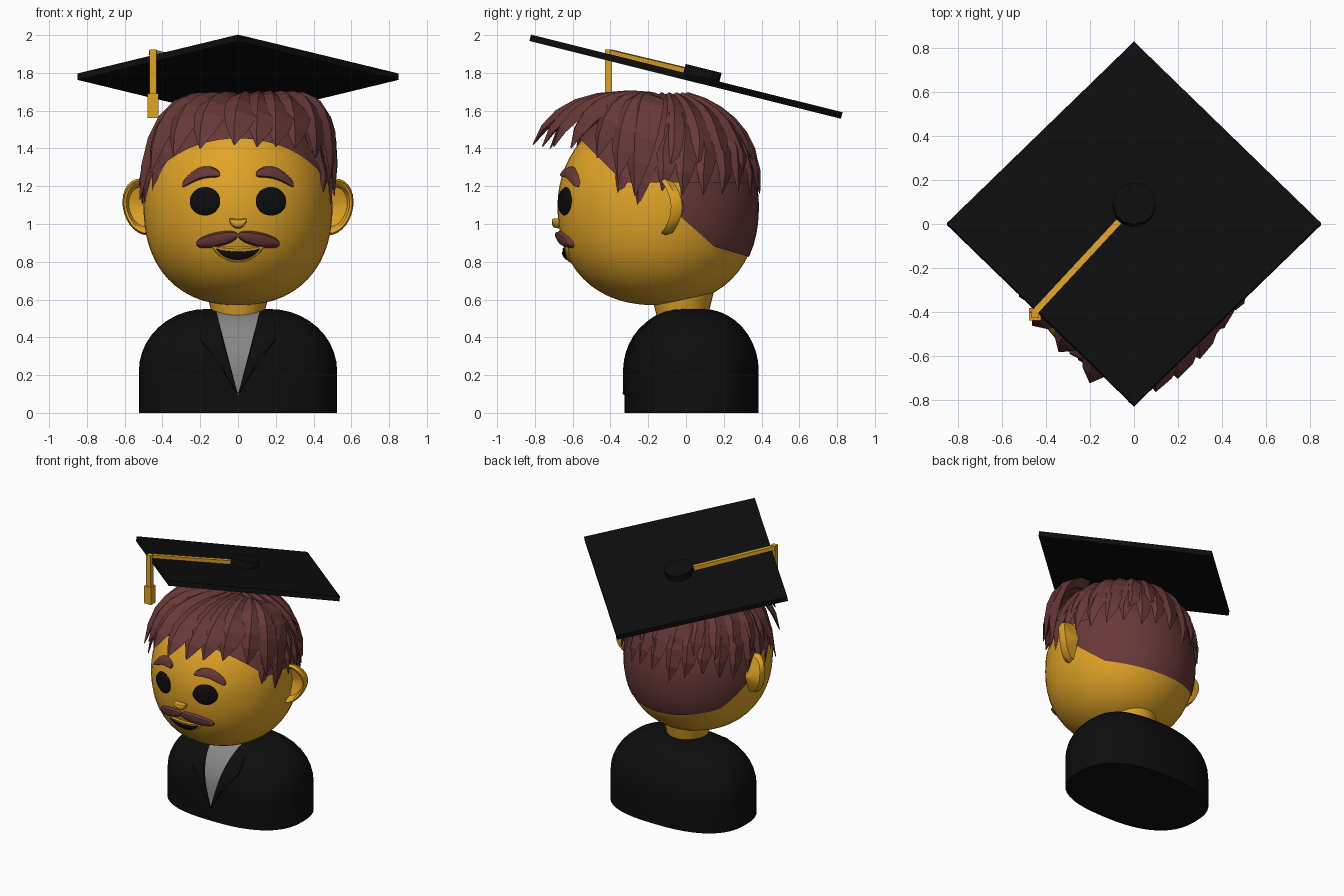
import bpy, bmesh, math, random
from math import sin, cos, pi, radians, sqrt
from mathutils import Vector, Matrix
from mathutils.bvhtree import BVHTree

random.seed(4)
if "Cube" in bpy.data.objects:
    bpy.data.objects.remove(bpy.data.objects["Cube"])


def material(name, r, g, b):
    m = bpy.data.materials.new(name)
    m.use_nodes = True
    m.diffuse_color = (r, g, b, 1)
    m.node_tree.nodes["Principled BSDF"].inputs["Base Color"].default_value = (r, g, b, 1)
    return m


skin = material("golden skin", 0.75, 0.37, 0.02)
brown = material("brown hair", 0.14, 0.04, 0.04)
black = material("black cloth", 0.004, 0.004, 0.004)
grey = material("grey shirt", 0.24, 0.24, 0.24)


def finish(name, bm, *mats, smooth=True):
    """Turn a bmesh into a named object."""
    bmesh.ops.recalc_face_normals(bm, faces=bm.faces)
    mesh = bpy.data.meshes.new(name)
    bm.to_mesh(mesh)
    ob = bpy.data.objects.new(name, mesh)
    bpy.context.collection.objects.link(ob)
    for m in mats:
        mesh.materials.append(m)
    if smooth:
        bpy.ops.object.select_all(action="DESELECT")
        ob.select_set(True)
        bpy.context.view_layer.objects.active = ob
        bpy.ops.object.shade_smooth_by_angle(angle=radians(40))
    return ob


def loft(bm, rings):
    """Skin closed rings of points and cap both ends."""
    loops = [[bm.verts.new(p) for p in ring] for ring in rings]
    n = len(loops[0])
    for a, b in zip(loops, loops[1:]):
        for i in range(n):
            bm.faces.new((a[i], a[(i + 1) % n], b[(i + 1) % n], b[i]))
    bm.faces.new(loops[0])
    bm.faces.new(loops[-1])


def cut(bm, co, normal, drop=False):
    geom = bm.verts[:] + bm.edges[:] + bm.faces[:]
    bmesh.ops.bisect_plane(bm, geom=geom, plane_co=co, plane_no=normal, clear_inner=drop)


def skull(radii, centre):
    """Sphere with a fuller lower half."""
    bm = bmesh.new()
    bmesh.ops.create_uvsphere(bm, u_segments=48, v_segments=32, radius=1)
    for v in bm.verts:
        p = 2.3 if v.co.z < 0 else 2
        flat = sqrt(v.co.x ** 2 + v.co.y ** 2)
        v.co /= (flat ** p + abs(v.co.z) ** p) ** (1 / p)
        v.co = Vector(a * b for a, b in zip(v.co, radii)) + Vector(centre)
    return bm


# Head and neck
head = skull((0.5, 0.53, 0.53), (0, -0.15, 1.1))
face = BVHTree.FromBMesh(head)
finish("head", head, skin)
bm = bmesh.new()
bmesh.ops.create_cone(bm, cap_ends=True, segments=32, radius1=0.13, radius2=0.17, depth=0.16,
                      matrix=Matrix.Translation((0, -0.02, 0.57)))
finish("neck", bm, skin)

# Cropped hair on the back of the head
bm = skull((0.506, 0.536, 0.536), (0, -0.15, 1.1))
cut(bm, (0, -0.03, 1), (0, 1, 0), True)
cut(bm, (0, 0.15, 0.88), (0, 0.16, 0.18), True)
cut(bm, (0, 0.15, 0.88), (0, 0.05, 0.17), True)
finish("cropped_hair", bm, brown)

# Bust with a V of shirt cut into the front
bm = bmesh.new()
rings = []
steps = [(0, 1, 1), (0.22, 1, 1)]
for a in range(1, 11):
    c, s = cos(a * pi / 20), sin(a * pi / 20)
    steps.append((0.22 + 0.33 * s, 0.32 + 0.68 * c, 0.17 + 0.83 * c))
for z, kx, ky in steps:
    ring = []
    for i in range(48):
        c, s = cos(i * pi / 24), sin(i * pi / 24)
        x = math.copysign(abs(c) ** 0.8, c) * 0.525 * kx
        ring.append((x, 0.03 + math.copysign(abs(s) ** 0.8, s) * 0.355 * ky, z))
    rings.append(ring)
loft(bm, rings)
cut(bm, (0, 0, 0), (0, 1, 0))
for side in (1, -1):
    cut(bm, (0, 0, 0.09), (side * 0.47, 0, -0.12))
for f in bm.faces:
    c = f.calc_center_median()
    f.material_index = int(c.y < 0 and abs(c.x) < (c.z - 0.09) * 0.12 / 0.47)
chest = BVHTree.FromBMesh(bm)
finish("bust", bm, black, grey)


def plate(name, x0, x1, low, high, height, mat, target=face, columns=20, mirror=True):
    """Raised detail laid on a surface, from its lower and upper edge over x."""
    rows = 6
    for tag, side in (("_left", 1), ("_right", -1)) if mirror else (("", 1),):
        bm = bmesh.new()
        grid = []
        for i in range(columns + 1):
            t = (1 - cos(pi * i / columns)) / 2
            x = x0 + (x1 - x0) * t
            line = []
            for j in range(rows + 1):
                u = j / rows
                z = low(x) + (high(x) - low(x)) * u
                hit = target.ray_cast(Vector((side * x, -3, z)), Vector((0, 1, 0)))[0]
                hit = hit or target.find_nearest(Vector((side * x, -0.2, z)))[0]
                edge = i in (0, columns) or j in (0, rows)
                lift = -0.01 if edge else height * (1 - 0.4 * (2 * u - 1) ** 2)
                line.append(bm.verts.new((side * x, hit.y - lift, z)))
            grid.append(line)
        for a, b in zip(grid, grid[1:]):
            for j in range(rows):
                bm.faces.new((a[j], b[j], b[j + 1], a[j + 1]))
        finish(name + tag, bm, mat)


def arch(x, x0, x1, power=0.5):
    t = min(max((x - x0) / (x1 - x0), 0), 1)
    return (4 * t * (1 - t)) ** power


def brow(x):
    t = (x - 0.1) / 0.19
    return 1.265 + 0.07 * t - 0.125 * t * t


# Face details
plate("eye", 0.095, 0.255, lambda x: 1.12 - 0.092 * arch(x, 0.095, 0.255),
      lambda x: 1.12 + 0.092 * arch(x, 0.095, 0.255), 0.012, black)
plate("eyebrow", 0.095, 0.295, lambda x: brow(x) - 0.036 * arch(x, 0.095, 0.295, 0.35),
      lambda x: brow(x) + 0.036 * arch(x, 0.095, 0.295, 0.35), 0.025, brown)
plate("moustache", 0.002, 0.22, lambda x: 0.94 - 0.2 * x - 0.043 * arch(x, 0.002, 0.22, 0.4),
      lambda x: 0.94 - 0.2 * x + 0.043 * arch(x, 0.002, 0.22, 0.4), 0.03, brown)
plate("lip", -0.135, 0.135, lambda x: 0.88 - 0.093 * arch(x, -0.135, 0.135, 0.7),
      lambda x: 0.885, 0.014, skin, mirror=False)
plate("mouth", -0.115, 0.115, lambda x: 0.872 - 0.07 * arch(x, -0.115, 0.115, 0.7),
      lambda x: 0.874 - 0.012 * arch(x, -0.115, 0.115), 0.024, black, mirror=False)
plate("nose", -0.046, 0.046, lambda x: 1.028 - 0.055 * arch(x, -0.046, 0.046),
      lambda x: 1.03, 0.035, skin, mirror=False)
plate("lapel", 0.002, 0.2, lambda x: 0.09 + 1.4 * x,
      lambda x: min(0.095 + 3.9 * x, 0.5), 0.01, black, target=chest)

# Ears: shallow bowls with top and bottom curling forward
for tag, side in (("left", 1), ("right", -1)):
    bm = bmesh.new()
    rings = []
    for r, y in ((0.05, 0), (0.7, 0), (0.82, -0.03), (0.93, -0.03), (1, 0), (0.9, 0.03), (0.05, 0.04)):
        ring = []
        for i in range(28):
            c, s = cos(i * pi / 14) * r, sin(i * pi / 14) * r
            ring.append((side * (0.5 + 0.11 * c + 0.02 * s), y - 0.05 - 0.06 * s * s, 1.09 + 0.15 * s))
        rings.append(ring)
    loft(bm, rings)
    finish("ear_" + tag, bm, skin)

# Hair cap under the locks
bm = skull((0.515, 0.54, 0.55), (0, -0.15, 1.1))
cut(bm, (0, 0, 1.22), (0, 0, 1), True)
cut(bm, (0, -0.38, 1.27), (0, 1, 1), True)
finish("hair_cap", bm, brown, smooth=False)

CORE = Vector((0, -0.12, 1.17))


def lock(bm, path, width, thick):
    """Tapered, faceted strand along a path."""
    n = len(path) - 1
    rings = []
    for i, p in enumerate(path):
        t = i / n
        along = (path[min(i + 1, n)] - path[max(i - 1, 0)]).normalized()
        out = (p - CORE).normalized()
        out = (out - along * out.dot(along)).normalized()
        across = along.cross(out)
        w = width * (0.6 + 0.8 * t) * (1 - t ** 3) + 0.004
        h = thick * (1 - t ** 4) + 0.003
        rings.append([p + across * w, p + out * h + across * w * 0.3, p - across * w, p - out * h])
    loft(bm, rings)


# Back and side locks fall from the crown in two layers
bm = bmesh.new()
for count, reach, grow, width in ((19, 94, 1, 0.075), (15, 74, 1.025, 0.085)):
    for k in range(count):
        turn = radians(-118 + 236 * k / (count - 1))
        end = radians(reach + random.uniform(-5, 5))
        path = []
        for i in range(7):
            t = i / 6
            polar = radians(14) + (end - radians(14)) * t
            a = turn + 0.25 * (t - 1) + random.uniform(-0.02, 0.02)
            d = Vector((sin(polar) * sin(a) * 0.51, sin(polar) * cos(a) * 0.51, cos(polar) * 0.5))
            path.append(CORE + d * grow)
        lock(bm, path, width, 0.028)
finish("side_locks", bm, brown, smooth=False)

# Swept fringe
bm = bmesh.new()
tips = [(-0.52, -0.33, 1.13), (-0.46, -0.46, 1.27), (-0.34, -0.58, 1.36), (-0.2, -0.72, 1.4),
        (-0.02, -0.81, 1.42), (0.1, -0.76, 1.41), (0.2, -0.7, 1.41), (0.3, -0.61, 1.4),
        (0.41, -0.47, 1.35), (0.49, -0.36, 1.24), (0.51, -0.27, 1.15)]
for x, y, z in tips:
    start = Vector((0.08 + x * 0.4, -0.18, 1.66))
    bend = Vector((x * 0.95 + 0.05, y * 0.82, 1.71))
    tip = Vector((x, y, z))
    path = [start * (1 - t) ** 2 + bend * 2 * t * (1 - t) + tip * t * t for t in (i / 6 for i in range(7))]
    lock(bm, path, 0.105, 0.032)
finish("fringe", bm, brown, smooth=False)

# Tilted mortarboard and its button
tilt = Matrix.Translation((0, 0, 1.78)) @ Matrix.Rotation(radians(-14), 4, "X")
for name, sides, radius, depth, at in (("cap_board", 4, 0.85, 0.035, (0, 0, 0)),
                                       ("cap_button", 12, 0.098, 0.05, (0, 0.08, 0.04))):
    bm = bmesh.new()
    bmesh.ops.create_cone(bm, cap_ends=True, segments=sides, radius1=radius, radius2=radius,
                          depth=depth, matrix=tilt @ Matrix.Translation(at))
    finish(name, bm, black, smooth=False)


def bar(name, start, end, width):
    a, b = Vector(start), Vector(end)
    bm = bmesh.new()
    turn = (b - a).to_track_quat("Z", "Y").to_matrix().to_4x4()
    size = Matrix.Diagonal((width, width, (b - a).length, 1))
    bmesh.ops.create_cube(bm, size=1, matrix=Matrix.Translation((a + b) / 2) @ turn @ size)
    finish(name, bm, skin, smooth=False)


# Tassel
bar("tassel_cord", (-0.07, 0.01, 1.81), (-0.46, -0.41, 1.91), 0.03)
bar("tassel_drop", (-0.45, -0.41, 1.925), (-0.45, -0.41, 1.68), 0.036)
bar("tassel_end", (-0.45, -0.41, 1.69), (-0.45, -0.41, 1.56), 0.056)
